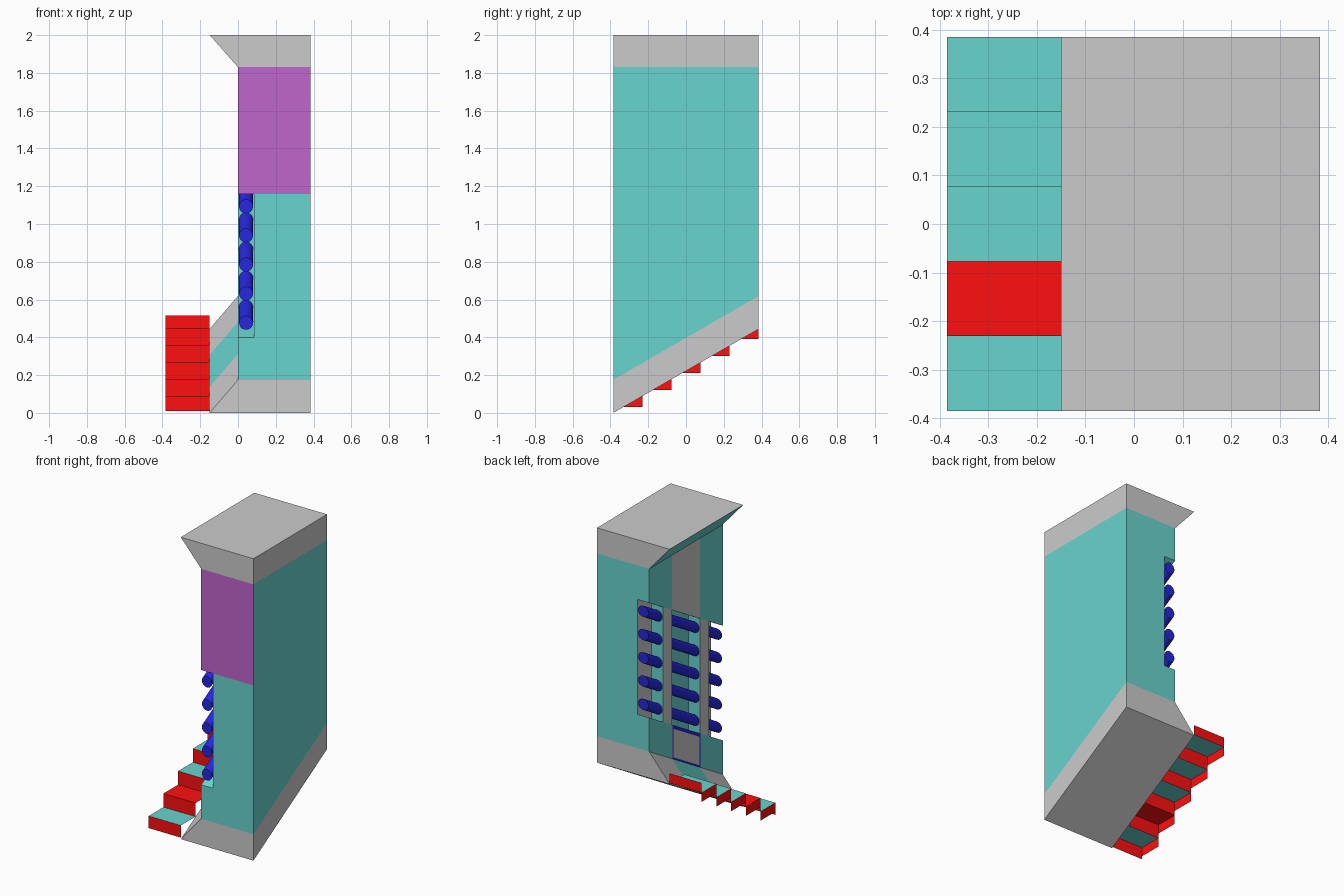
import bpy, math

if "Cube" in bpy.data.objects:
    bpy.data.objects.remove(bpy.data.objects["Cube"])

Y0, Y1 = -0.385, 0.385
X1, XL, NOTCH = 0.383, -0.15, 0.085
SLOPE = 0.577
BAYS = [Y0, -0.24, -0.147, 0.147, 0.24, Y1]
COLORS = {
    "teal": (0.14, 0.66, 0.62, 1), "magenta": (0.53, 0.13, 0.60, 1),
    "blue": (0.02, 0.02, 0.75, 1), "red": (1.0, 0.005, 0.005, 1)}
mats = {"grey": None}
for key, col in COLORS.items():
    mats[key] = bpy.data.materials.new(key)
    mats[key].diffuse_color = col


def at(p, y):
    """Profile point (x, z, follows_slope) placed at depth y."""
    x, z, s = p
    return (x, y, z + s * SLOPE * (y - Y0))


def strip(pts, y0, y1, cols, closed=False):
    """Sweep a clockwise profile along y, one colour per edge."""
    ends = pts[1:] + pts[:1] if closed else pts[1:]
    return [(c, [at(a, y0), at(b, y0), at(b, y1), at(a, y1)])
            for a, b, c in zip(pts, ends, cols)]


def cap(pts, y, col, front):
    ring = [at(p, y) for p in pts]
    return [(col, ring[::-1] if front else ring)]


def build(name, faces, smooth=False):
    index, polys = {}, []
    for _, f in faces:
        polys.append([index.setdefault(tuple(round(v, 5) for v in p), len(index)) for p in f])
    me = bpy.data.meshes.new(name)
    me.from_pydata(list(index), [], polys)
    used = list(dict.fromkeys(c for c, _ in faces))
    for c in used:
        me.materials.append(mats[c])
    for poly, (c, _) in zip(me.polygons, faces):
        poly.material_index = used.index(c)
        poly.use_smooth = smooth
    if smooth:
        me.set_sharp_from_angle(angle=math.radians(40))
    ob = bpy.data.objects.new(name, me)
    bpy.context.collection.objects.link(ob)
    return ob


# Flared cornice
top = [(XL, 2, 0), (X1, 2, 0), (X1, 1.83, 0), (0, 1.83, 0)]
faces = strip(top[:3], Y0, Y1, ["grey", "grey"]) + strip([top[3], top[0]], Y0, Y1, ["teal"])
build("cornice", faces + cap(top, Y0, "grey", True) + cap(top, Y1, "grey", False))

# Flared sloping base, with a coloured strip under the middle bay
foot = [(X1, 0.175, 1), (X1, 0, 1), (XL, 0, 1), (0, 0.175, 1)]
faces = strip(foot[:3], Y0, Y1, ["grey", "grey"])
for i in range(5):
    faces += strip(foot[2:], BAYS[i], BAYS[i + 1], ["teal" if i == 2 else "grey"])
build("base", faces + cap(foot, Y0, "grey", True) + cap(foot, Y1, "grey", False))

# Wall: outer side, end faces, then the five bays of the window side
faces = strip([(X1, 1.83, 0), (X1, 0.175, 1)], Y0, Y1, ["teal"])
lower = [(0, 0.4, 1), (NOTCH, 0.4, 1), (NOTCH, 1.16, 1), (X1, 1.16, 1), (X1, 0.175, 1), (0, 0.175, 1)]
upper = [(0, 1.83, 0), (X1, 1.83, 0), (X1, 1.16, 1), (0, 1.16, 1)]
for y, front in ((Y0, True), (Y1, False)):
    faces += cap(lower, y, "teal", front)
    faces += cap(upper, y, "magenta" if front else "teal", front)
for i in range(5):
    a, b, mid = BAYS[i], BAYS[i + 1], i == 2
    faces += strip([(0, 0.175, 1), (0, 0.4, 1)], a, b, ["grey" if mid else "teal"])
    faces += strip([(0, 1.16, 1), (0, 1.83, 0)], a, b, ["grey" if mid else "teal"])
    if i % 2:      # pier with its two reveals
        faces += strip([(0, 0.4, 1), (0, 1.16, 1)], a, b, ["grey"])
        reveal = [(0, 0.4, 1), (0, 1.16, 1), (NOTCH, 1.16, 1), (NOTCH, 0.4, 1)]
        faces += cap(reveal, a, "teal", True) + cap(reveal, b, "teal", False)
    else:          # opening: sill, back and soffit
        faces += strip([(0, 0.4, 1), (NOTCH, 0.4, 1), (NOTCH, 1.16, 1), (0, 1.16, 1)],
                       a, b, ["teal", "teal" if mid else "grey", "teal"])
build("wall", faces)

# Thin frame around the panel below the middle opening
w, xo = 0.012, -0.003
faces = []
for za, zb, ya, yb in ((0.4 - 2 * w, 0.4, BAYS[2], BAYS[3]), (0.175, 0.175 + w, BAYS[2], BAYS[3]),
                       (0.175, 0.4, BAYS[2], BAYS[2] + w), (0.175, 0.4, BAYS[3] - w, BAYS[3])):
    faces += strip([(xo, za, 1), (xo, zb, 1)], ya, yb, ["blue"])
build("panel_frame", faces)

# Round rails, five in each opening, following the slope
N, R = 20, 0.037
for n, i in enumerate((0, 2, 4)):
    faces = []
    for row in range(5):
        zc = 0.4 + 0.154 * (row + 0.5)
        ring = [(NOTCH / 2 + R * math.sin(2 * math.pi * k / N),
                 zc + R * math.cos(2 * math.pi * k / N), 1) for k in range(N)]
        faces += strip(ring, BAYS[i], BAYS[i + 1], ["blue"] * N, closed=True)
        faces += cap(ring, BAYS[i], "blue", True) + cap(ring, BAYS[i + 1], "blue", False)
    build(f"window_rails_{n + 1}", faces, smooth=True)

# Open staircase: risers, treads and outer skirts
xs, run, rise = -0.385, (Y1 - Y0) / 5, 0.09
faces = []
for k in range(6):
    y, z = Y0 + run * k, rise * (k + 1)
    lo, hi = (0.01 if k == 0 else z - rise), (0.515 if k == 5 else z)
    faces += cap([(xs, hi, 0), (XL, hi, 0), (XL, lo, 0), (xs, lo, 0)], y, "red", True)
    if k < 5:
        faces += strip([(xs, z, 0), (XL, z, 0)], y, y + run, ["red" if k == 1 else "teal"])
        faces += strip([(xs, z - 0.06, 0), (xs, z, 0)], y, y + run, ["red"])
build("staircase", faces)

for m in bpy.data.materials:
    if m.users and not m.is_grease_pencil:
        m.use_nodes = True
        m.node_tree.nodes["Principled BSDF"].inputs["Base Color"].default_value = m.diffuse_color
